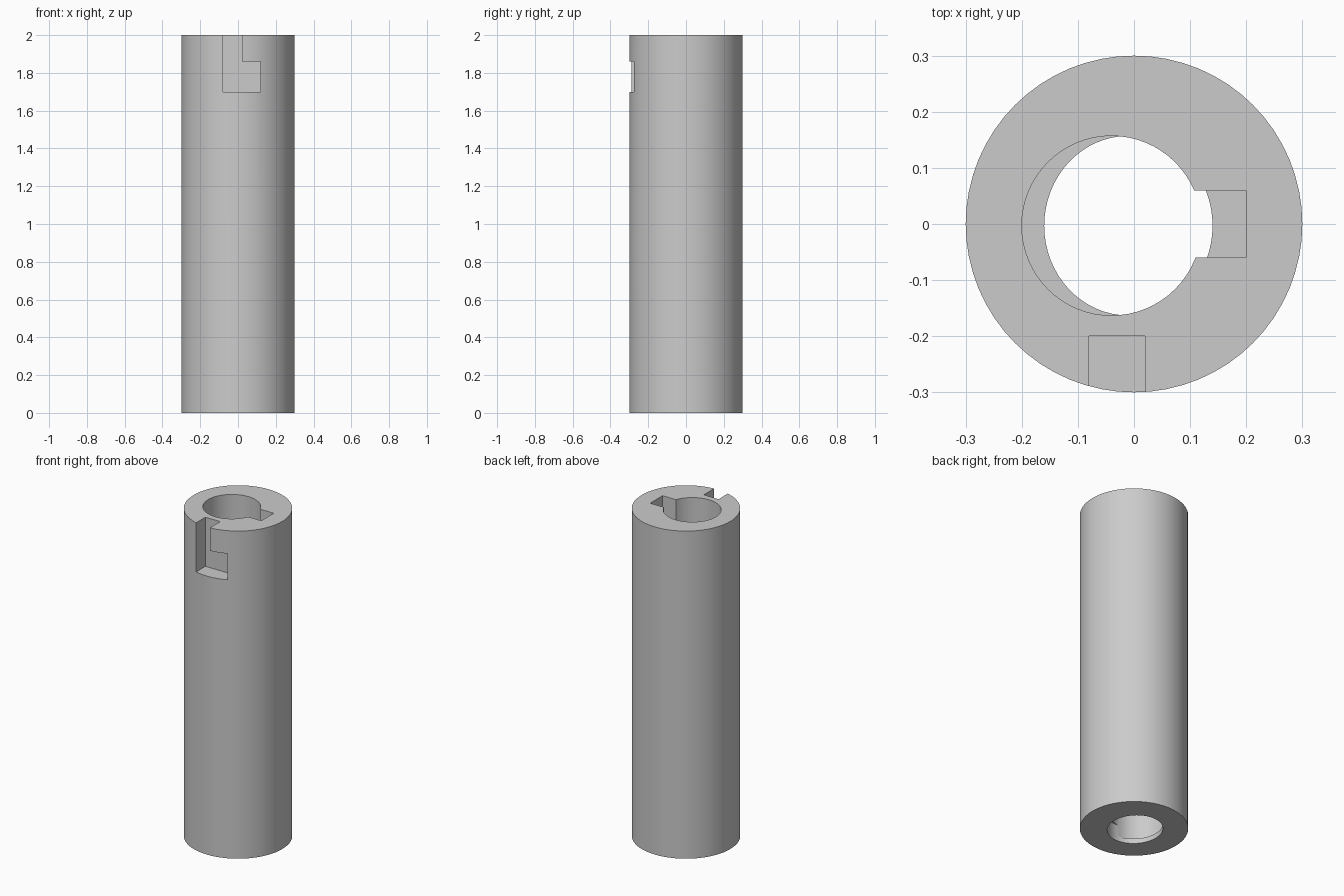
import bpy
import bmesh
from math import cos, sin, pi, radians

cube = bpy.data.objects.get("Cube")
if cube:
    bpy.data.objects.remove(cube, do_unlink=True)

SEGMENTS = 64
LIP = 0.03  # thickness of the rim at the bottom of the bore

grey = bpy.data.materials.new("plain_grey")
grey.use_nodes = True
grey.diffuse_color = (0.6, 0.6, 0.6, 1)
grey.node_tree.nodes["Principled BSDF"].inputs["Base Color"].default_value = (0.6, 0.6, 0.6, 1)


def prism(name, base, offset):
    """Extrude a closed loop of 3D points along an offset."""
    bm = bmesh.new()
    face = bm.faces.new([bm.verts.new(p) for p in base])
    new = bmesh.ops.extrude_face_region(bm, geom=[face])["geom"]
    bmesh.ops.translate(bm, vec=offset,
                        verts=[v for v in new if isinstance(v, bmesh.types.BMVert)])
    bmesh.ops.recalc_face_normals(bm, faces=bm.faces)
    mesh = bpy.data.meshes.new(name)
    bm.to_mesh(mesh)
    bm.free()
    mesh.materials.append(grey)
    obj = bpy.data.objects.new(name, mesh)
    bpy.context.collection.objects.link(obj)
    return obj


def column(name, cx, cy, rx, ry, z0, z1):
    angles = [2 * pi * i / SEGMENTS for i in range(SEGMENTS)]
    loop = [(cx + rx * cos(a), cy + ry * sin(a), z0) for a in angles]
    return prism(name, loop, (0, 0, z1 - z0))


# Outer sleeve
sleeve = column("sleeve", 0, 0, 0.3, 0.3, 0, 2)

# Off-centre bore, opening in the bottom rim, and keyway along the bore
bore = column("bore_cutter", -0.04, -0.003, 0.16, 0.16, LIP, 2.1)
opening = column("opening_cutter", -0.01, -0.003, 0.15, 0.16, -0.1, 0.1)
keyway = prism("keyway_cutter",
               [(x, y, LIP) for x, y in ((0, -0.06), (0.2, -0.06), (0.2, 0.06), (0, 0.06))],
               (0, 0, 2.1 - LIP))

# L-shaped locking notch in the front wall
notch_profile = [(-0.08, 1.7), (0.12, 1.7), (0.12, 1.86),
                 (0.02, 1.86), (0.02, 2.1), (-0.08, 2.1)]
notch = prism("notch_cutter", [(x, -0.4, z) for x, z in notch_profile], (0, 0.2, 0))

# Cut the sleeve
bpy.ops.object.select_all(action="DESELECT")
bpy.context.view_layer.objects.active = sleeve
sleeve.select_set(True)
for cutter in (bore, keyway, opening, notch):
    cutter.hide_render = True
    mod = sleeve.modifiers.new(cutter.name, "BOOLEAN")
    mod.operation = "DIFFERENCE"
    mod.solver = "EXACT"
    mod.object = cutter
    bpy.ops.object.modifier_apply(modifier=mod.name)
    bpy.data.objects.remove(cutter, do_unlink=True)

bpy.ops.object.shade_smooth_by_angle(angle=radians(30))
